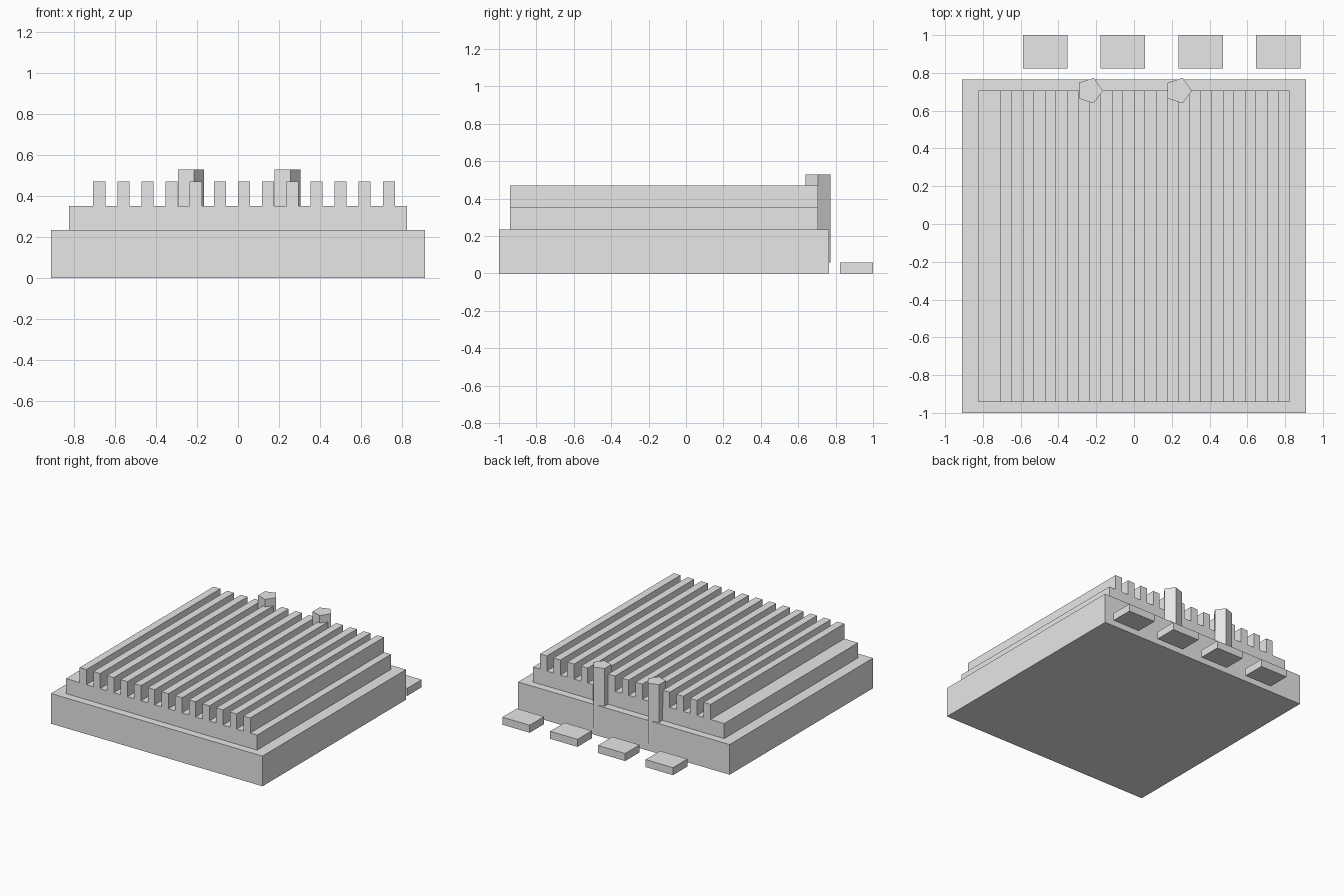
import bpy

cube = bpy.data.objects.get("Cube")
if cube:
    bpy.data.objects.remove(cube, do_unlink=True)

U = 1 / 17  # layout module

grey = bpy.data.materials.new("plain_grey")
grey.use_nodes = True
colour = (0.8, 0.8, 0.8, 1)
grey.diffuse_color = colour
grey.node_tree.nodes["Principled BSDF"].inputs["Base Color"].default_value = colour


def finish(name):
    obj = bpy.context.object
    obj.name = name
    obj.data.materials.append(grey)
    return obj


def box(name, x, y, z):
    """Block spanning the given (min, max) ranges."""
    spans = (x, y, z)
    bpy.ops.mesh.primitive_cube_add(size=1, location=[(a + b) / 2 for a, b in spans])
    obj = finish(name)
    obj.scale = [b - a for a, b in spans]
    bpy.ops.object.transform_apply(location=False, rotation=False, scale=True)
    return obj


# Stepped plinth
box("base_slab", (-15.5 * U, 15.5 * U), (-1, 13 * U), (0, 4 * U))
box("upper_slab", (-14 * U, 14 * U), (-16 * U, 12 * U), (4 * U, 6 * U))

# Parallel fins along the depth
for i in range(13):
    left = (2 * i - 12) * U
    box(f"fin_{i + 1}", (left, left + U), (-16 * U, 12 * U), (6 * U, 8 * U))

# Five-sided posts against the back edge
for side, x in (("right", -4 * U), ("left", 4 * U)):
    bpy.ops.mesh.primitive_cylinder_add(
        vertices=5, radius=1.2 * U, depth=8 * U,
        location=(x, 12 * U, 5 * U), rotation=(0, 0, -1.5707963))
    finish(f"back_post_{side}")

# Row of low pads behind the plinth
for i in range(4):
    left = (7 * i - 10) * U
    box(f"back_pad_{i + 1}", (left, left + 4 * U), (14 * U, 1), (0, U))
